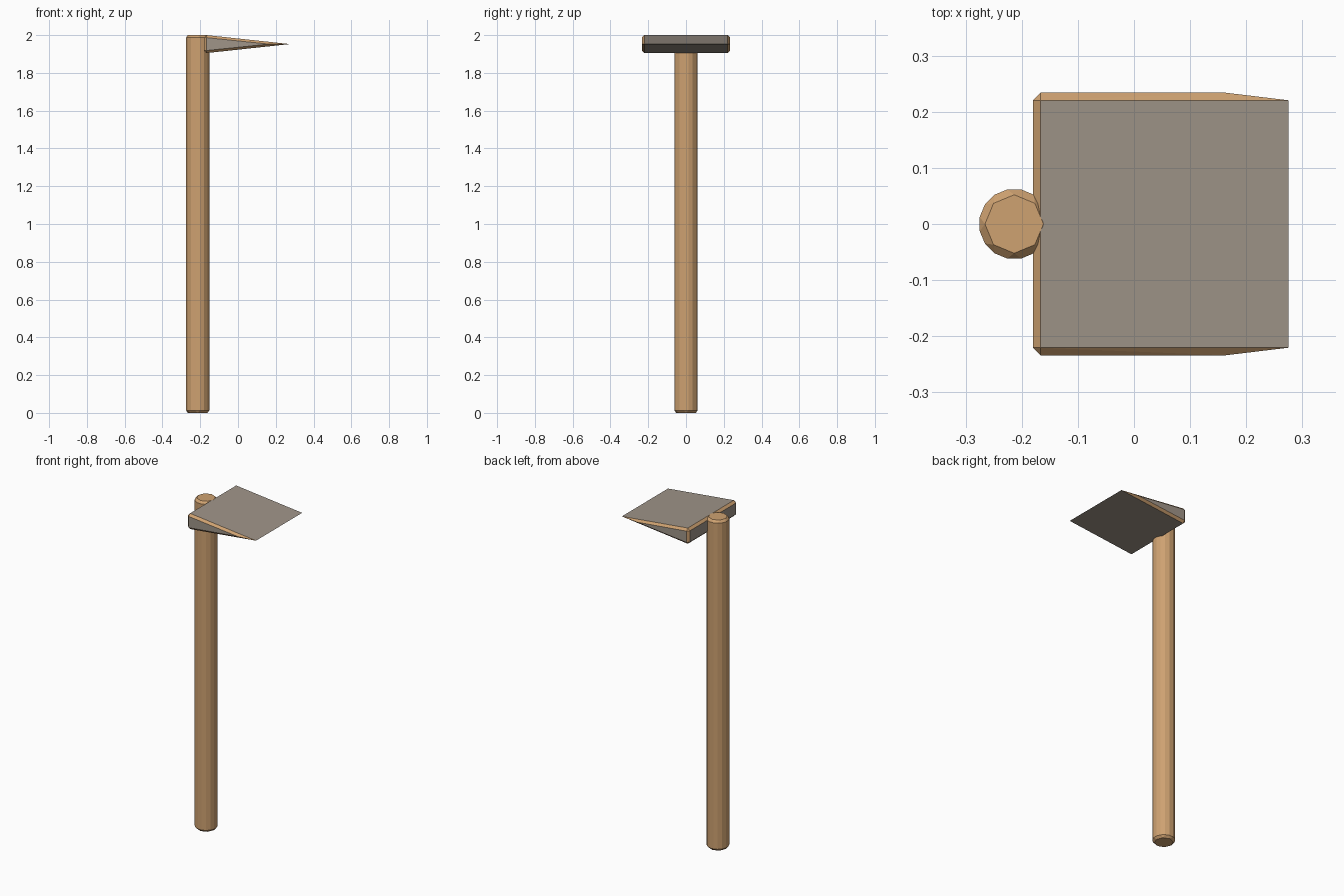
import bpy, bmesh
from mathutils import Vector

if "Cube" in bpy.data.objects:
    bpy.data.objects.remove(bpy.data.objects["Cube"])


def material(name, rgb):
    m = bpy.data.materials.new(name)
    m.diffuse_color = (*rgb, 1.0)
    m.use_nodes = True
    m.node_tree.nodes["Principled BSDF"].inputs["Base Color"].default_value = m.diffuse_color
    return m


wood = material("tan_wood", (0.62, 0.36, 0.165))
metal = material("warm_grey_metal", (0.35, 0.30, 0.25))

BEVEL = 0.0135

# Handle: octagonal post with every edge chamfered
bpy.ops.mesh.primitive_cylinder_add(vertices=8, radius=0.0667, depth=2.0,
                                    location=(-0.2135, 0, 1.0))
handle = bpy.context.object
handle.name = "handle"
handle.data.materials.append(wood)
mod = handle.modifiers.new("chamfer", 'BEVEL')
mod.width = BEVEL
mod.segments = 1
mod.limit_method = 'NONE'

# Blade: chamfered wedge tapering to a sharp edge, built as a convex hull
X0, TIP, Y, HALF, ZMID = -0.18, 0.275, 0.234, 0.0475, 1.9525
points = []
for sy in (-1, 1):
    for sz in (-1, 1):
        points += [
            (X0, sy * (Y - BEVEL), ZMID + sz * (HALF - BEVEL)),          # back face
            (X0 + BEVEL, sy * Y, ZMID + sz * (HALF - BEVEL)),            # cheeks
            (X0 + BEVEL, sy * (Y - BEVEL), ZMID + sz * HALF),            # broad faces
        ]
    points += [(0.163, sy * Y, ZMID), (TIP, sy * (Y - BEVEL), ZMID)]     # taper ends

bm = bmesh.new()
for p in points:
    bm.verts.new(Vector(p))
bmesh.ops.convex_hull(bm, input=bm.verts[:])
bmesh.ops.dissolve_limit(bm, angle_limit=0.03, verts=bm.verts[:], edges=bm.edges[:])
bmesh.ops.recalc_face_normals(bm, faces=bm.faces[:])
bm.normal_update()
# Main faces are metal, chamfers are wood coloured
for f in bm.faces:
    f.material_index = 1 if max(abs(c) for c in f.normal) > 0.95 else 0
mesh = bpy.data.meshes.new("blade")
bm.to_mesh(mesh)
bm.free()
mesh.materials.append(wood)
mesh.materials.append(metal)
blade = bpy.data.objects.new("blade", mesh)
bpy.context.collection.objects.link(blade)
